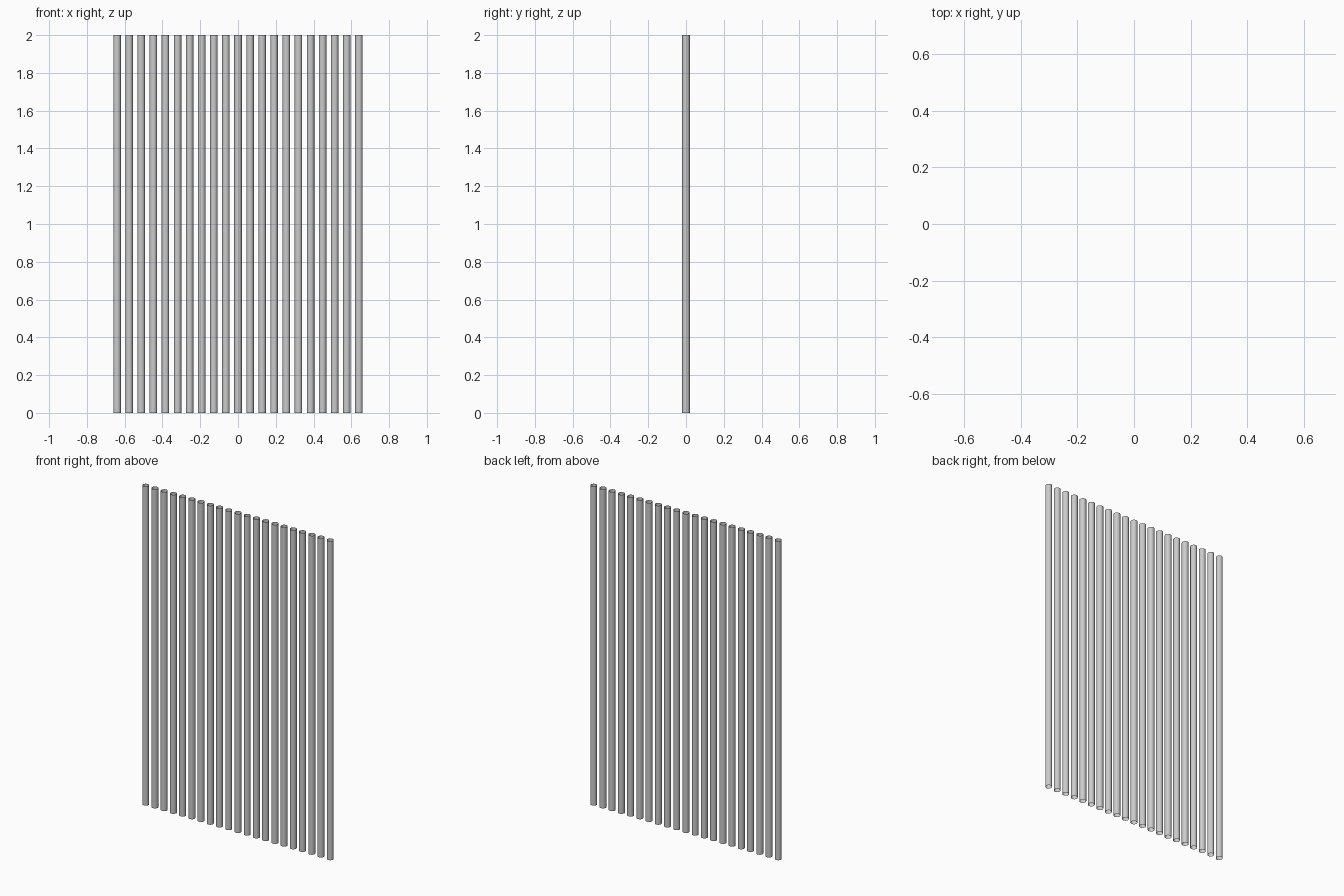
import bpy

if "Cube" in bpy.data.objects:
    bpy.data.objects.remove(bpy.data.objects["Cube"])

COUNT = 21        # number of bars in the row
HALF_SPAN = 0.64  # outermost bar centre
RADIUS = 0.02
HEIGHT = 2.0


def tube(name, x):
    # Open-ended thin tube standing on the floor
    bpy.ops.mesh.primitive_cylinder_add(
        vertices=16, radius=RADIUS, depth=HEIGHT,
        end_fill_type='NOTHING', location=(x, 0, HEIGHT / 2))
    obj = bpy.context.object
    obj.name = name
    bpy.ops.object.shade_smooth_by_angle()
    return obj


# Evenly spaced row of vertical bars
for i in range(COUNT):
    tube(f"bar_{i + 1:02d}", -HALF_SPAN + 2 * HALF_SPAN * i / (COUNT - 1))
